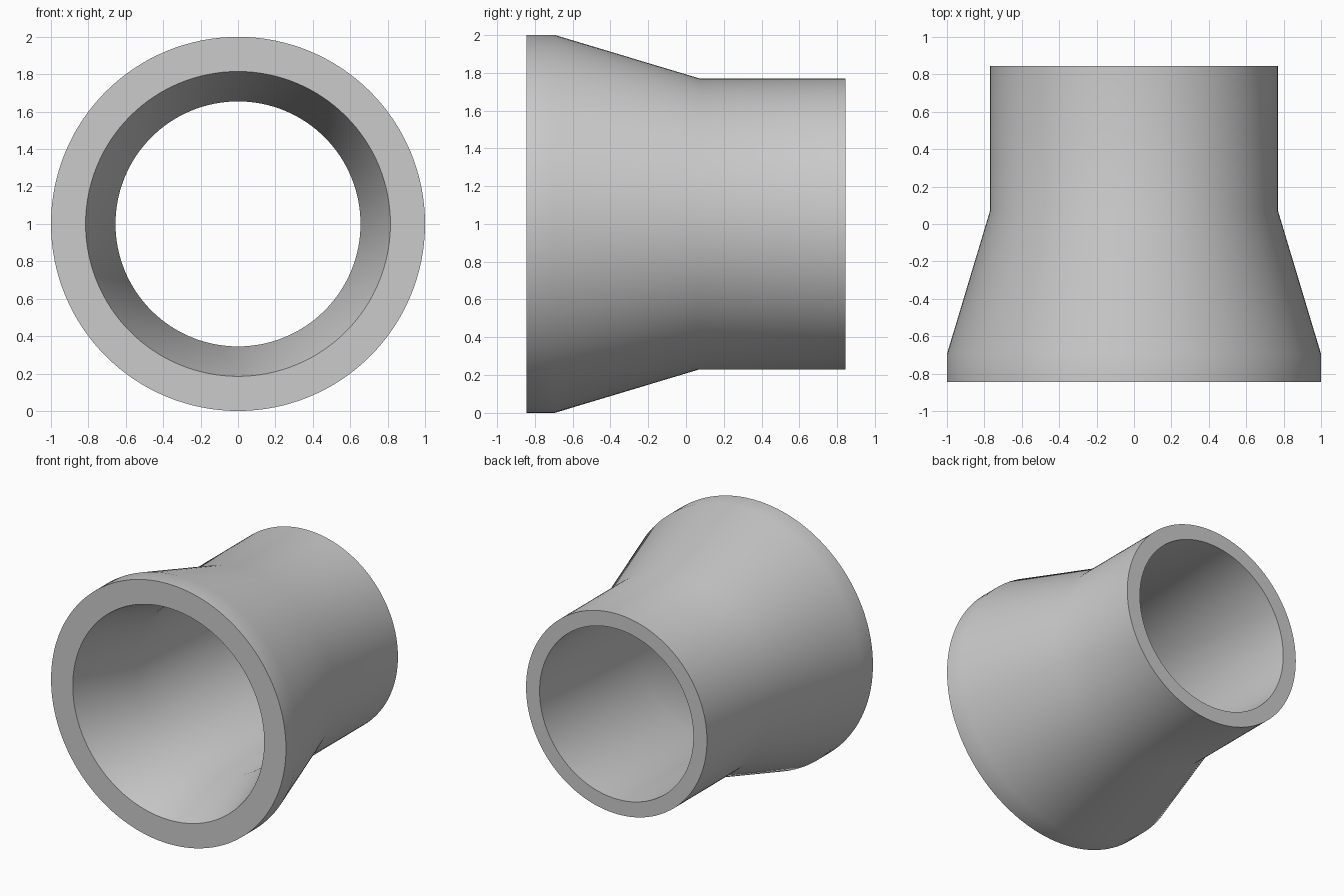
import bpy, bmesh, math
from mathutils import Matrix, Vector

cube = bpy.data.objects.get("Cube")
if cube:
    bpy.data.objects.remove(cube, do_unlink=True)

SEGMENTS = 128

# Plain grey material
grey = bpy.data.materials.new("plain_grey")
grey.use_nodes = True
colour = (0.6, 0.6, 0.6, 1.0)
grey.diffuse_color = colour
grey.node_tree.nodes["Principled BSDF"].inputs["Base Color"].default_value = colour

# Closed wall section as (radius, y): outer wall front to back,
# then the straight bore and its flared front mouth
section = [
    (1.0, -0.845), (1.0, -0.695), (0.77, 0.07), (0.77, 0.845),
    (0.655, 0.845), (0.655, -0.31), (0.815, -0.845),
]

# Revolve the section about the y axis
bm = bmesh.new()
ring = [bm.verts.new((r, y, 0)) for r, y in section]
edges = [bm.edges.new((ring[i], ring[(i + 1) % len(ring)])) for i in range(len(ring))]
bmesh.ops.spin(bm, geom=ring + edges, cent=(0, 0, 0), axis=(0, 1, 0),
               angle=math.tau, steps=SEGMENTS, use_merge=True)
bmesh.ops.remove_doubles(bm, verts=bm.verts, dist=0.0001)
bmesh.ops.recalc_face_normals(bm, faces=bm.faces)
bmesh.ops.transform(bm, matrix=Matrix.Translation(Vector((0, 0, 1))), verts=bm.verts)

mesh = bpy.data.meshes.new("pipe_reducer")
bm.to_mesh(mesh)
bm.free()
mesh.materials.append(grey)
reducer = bpy.data.objects.new("pipe_reducer", mesh)
bpy.context.collection.objects.link(reducer)

# Smooth walls with crisp end rims
bpy.ops.object.select_all(action='DESELECT')
reducer.select_set(True)
bpy.context.view_layer.objects.active = reducer
bpy.ops.object.shade_smooth_by_angle(angle=math.radians(30))
